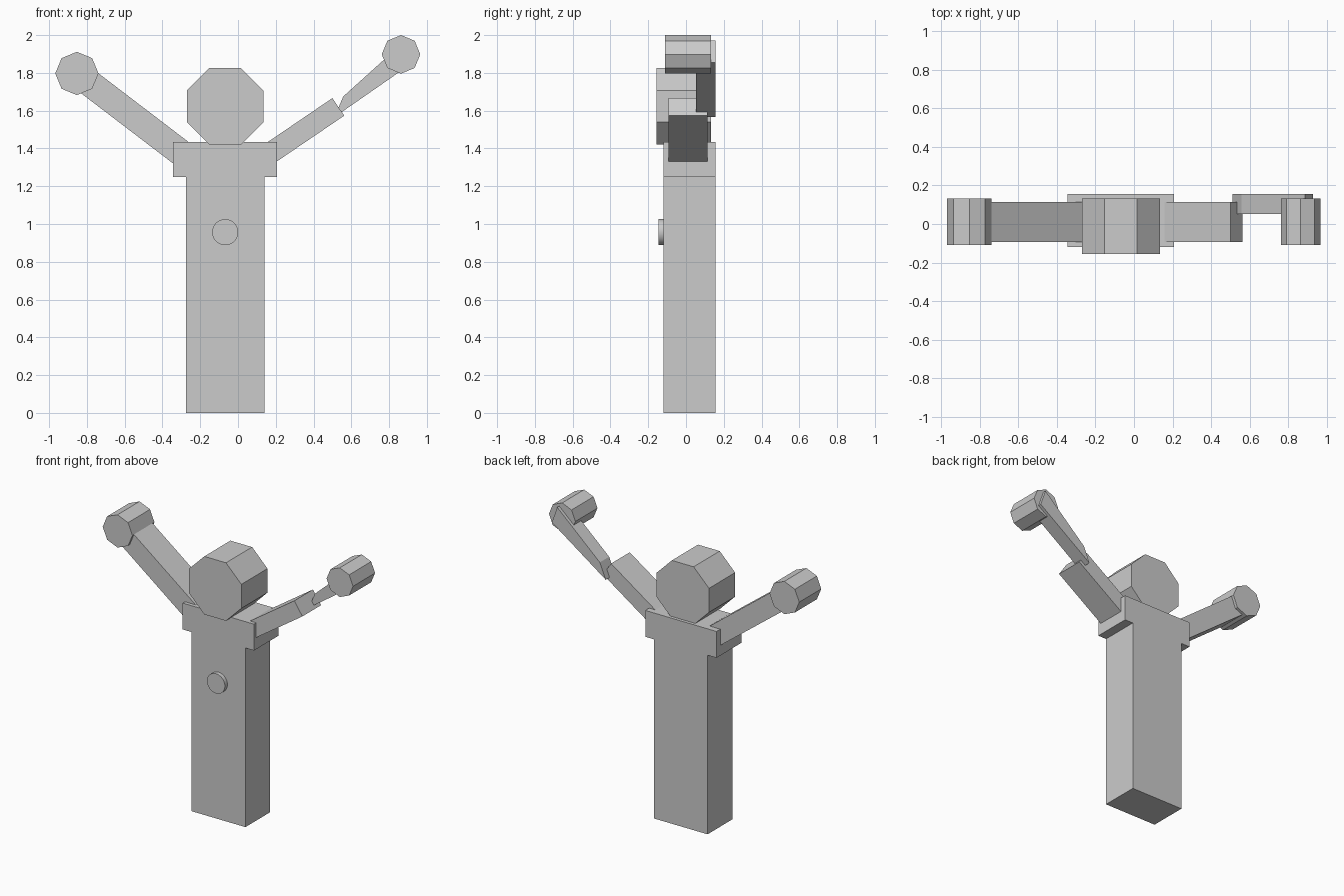
import bpy, bmesh, math

if "Cube" in bpy.data.objects:
    bpy.data.objects.remove(bpy.data.objects["Cube"])

grey = bpy.data.materials.new("light grey")
grey.diffuse_color = (0.6, 0.6, 0.6, 1)
grey.use_nodes = True
grey.node_tree.nodes["Principled BSDF"].inputs["Base Color"].default_value = grey.diffuse_color


def prism(name, outline, y0, y1):
    """Extrude an x-z outline from y0 (front) to y1 (back)."""
    bm = bmesh.new()
    face = bm.faces.new([bm.verts.new((x, y0, z)) for x, z in outline])
    ext = bmesh.ops.extrude_face_region(bm, geom=[face])
    for v in ext["geom"]:
        if isinstance(v, bmesh.types.BMVert):
            v.co.y = y1
    bmesh.ops.recalc_face_normals(bm, faces=bm.faces)
    me = bpy.data.meshes.new(name)
    bm.to_mesh(me)
    bm.free()
    me.materials.append(grey)
    ob = bpy.data.objects.new(name, me)
    bpy.context.collection.objects.link(ob)
    return ob


def box(x0, x1, z0, z1):
    return [(x0, z0), (x1, z0), (x1, z1), (x0, z1)]


def ngon(x, z, r, n, turn=0.0):
    return [(x + r * math.cos(turn + i * math.tau / n),
             z + r * math.sin(turn + i * math.tau / n)) for i in range(n)]


def bar(a, b, width):
    """Rectangle of the given width running from a to b."""
    dx, dz = b[0] - a[0], b[1] - a[1]
    k = width / 2 / math.hypot(dx, dz)
    nx, nz = -dz * k, dx * k
    return [(a[0] + nx, a[1] + nz), (a[0] - nx, a[1] - nz),
            (b[0] - nx, b[1] - nz), (b[0] + nx, b[1] + nz)]


# Body: column and shoulders as one T-shaped slab
prism("body", [(-0.275, 0), (0.14, 0), (0.14, 1.25), (0.206, 1.25),
               (0.206, 1.434), (-0.344, 1.434), (-0.344, 1.25), (-0.275, 1.25)],
      -0.118, 0.155)

# Head: octagon with flat top
prism("head", ngon(-0.068, 1.623, 0.2025 / math.cos(math.pi / 8), 8, math.pi / 8),
      -0.155, 0.133)

# Round chest button
button = prism("chest_button", ngon(-0.068, 0.957, 0.069, 32), -0.146, -0.11)
bpy.context.view_layer.objects.active = button
button.select_set(True)
bpy.ops.object.shade_smooth_by_angle(angle=math.radians(30))

# Arms
prism("left_arm", bar((-0.853, 1.797), (-0.2, 1.299), 0.14), -0.093, 0.113)
prism("right_upper_arm", bar((0.531, 1.62), (0.1, 1.327), 0.112), -0.093, 0.113)
prism("right_forearm", [(0.511, 1.566), (0.927, 1.855), (0.886, 1.972), (0.557, 1.675)],
      0.052, 0.155)

# Octagonal hands
prism("left_hand", ngon(-0.853, 1.797, 0.1145, 8), -0.11, 0.133)
prism("right_hand", ngon(0.863, 1.898, 0.102, 8), -0.11, 0.133)
